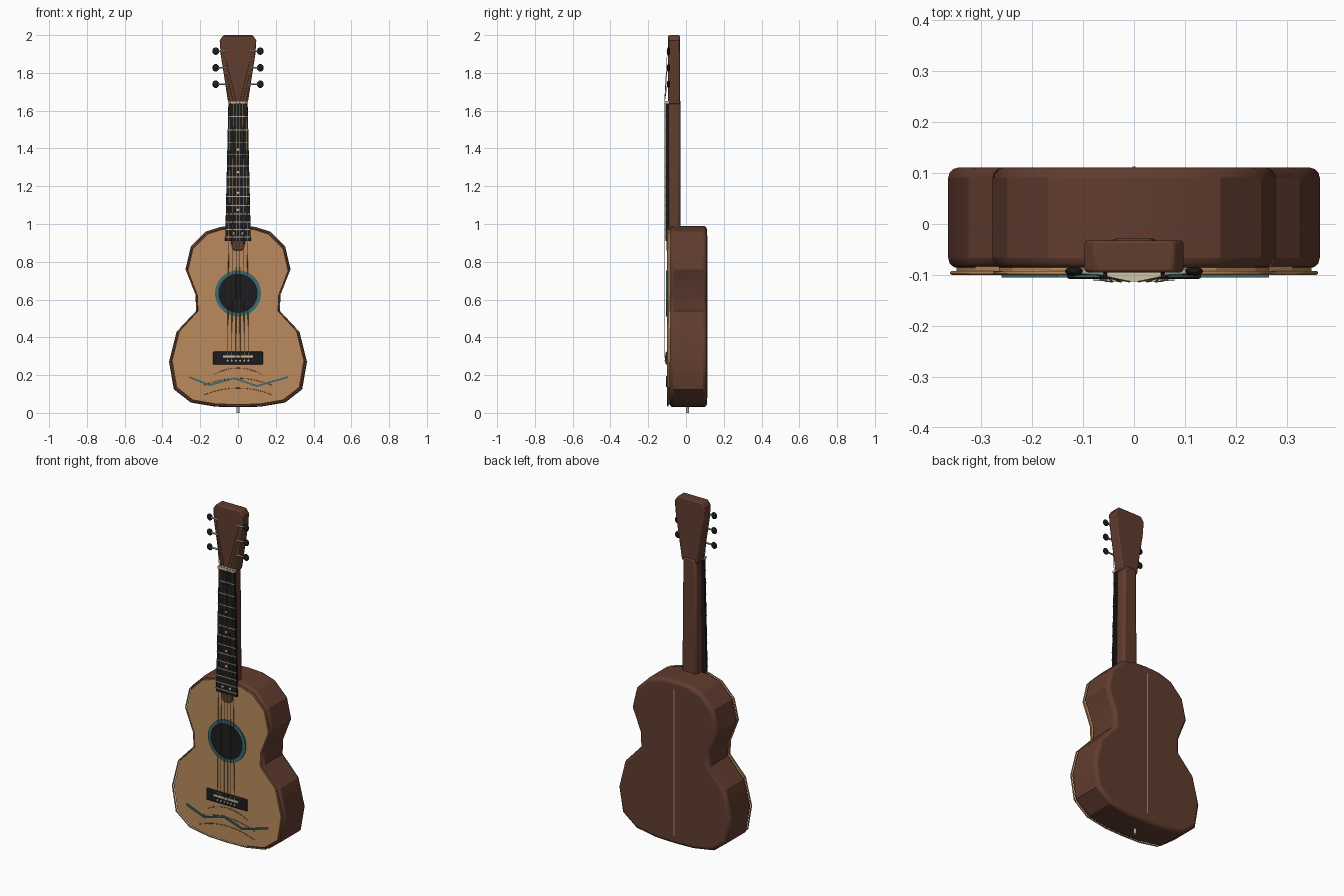
import bpy, bmesh, math
from mathutils import Vector

cube = bpy.data.objects.get("Cube")
if cube:
    bpy.data.objects.remove(cube)


def material(name, rgb):
    m = bpy.data.materials.new(name)
    m.use_nodes = True
    m.diffuse_color = (*rgb, 1)
    m.node_tree.nodes["Principled BSDF"].inputs["Base Color"].default_value = (*rgb, 1)
    return m


BROWN = material("dark brown wood", (0.12, 0.046, 0.028))
TAN = material("tan wood", (0.5, 0.26, 0.11))
BLACK = material("black wood", (0.012, 0.012, 0.013))
TEAL = material("teal inlay", (0.04, 0.15, 0.17))
CREAM = material("cream", (0.62, 0.55, 0.4))
STEEL = material("steel", (0.4, 0.4, 0.4))
BRONZE = material("bronze string", (0.45, 0.3, 0.12))
GRAIN = material("engraved brown", (0.2, 0.11, 0.05))


def finish(name, bm, mat, bevel=0, segments=2):
    bmesh.ops.recalc_face_normals(bm, faces=bm.faces)
    me = bpy.data.meshes.new(name)
    bm.to_mesh(me)
    bm.free()
    me.materials.append(mat)
    ob = bpy.data.objects.new(name, me)
    bpy.context.collection.objects.link(ob)
    if bevel:
        mod = ob.modifiers.new("bevel", "BEVEL")
        mod.width, mod.segments = bevel, segments
        mod.limit_method, mod.angle_limit = "ANGLE", math.radians(50)
    bpy.ops.object.select_all(action="DESELECT")
    ob.select_set(True)
    bpy.context.view_layer.objects.active = ob
    bpy.ops.object.shade_smooth_by_angle(angle=math.radians(25))
    return ob


def prism(name, outline, front, back, mat, bevel=0, segments=2):
    """Extrude an (x, z) outline from y = front to y = back."""
    bm = bmesh.new()
    face = bm.faces.new([bm.verts.new((x, front, z)) for x, z in outline])
    new = bmesh.ops.extrude_face_region(bm, geom=[face])["geom"]
    verts = [v for v in new if isinstance(v, bmesh.types.BMVert)]
    bmesh.ops.translate(bm, vec=(0, back - front, 0), verts=verts)
    return finish(name, bm, mat, bevel, segments)


def mirrored(half):
    """Close a half outline, listed from top to bottom on +x."""
    return half + [(-x, z) for x, z in reversed(half) if x > 0]


def bar(name, x, z, w, h, front, back, mat, bevel=0):
    pts = [(x - w, z - h), (x + w, z - h), (x + w, z + h), (x - w, z + h)]
    return prism(name, pts, front, back, mat, bevel)


def circle(r, cx, cz, n):
    steps = [2 * math.pi * i / n for i in range(n)]
    return [(cx + r * math.cos(a), cz + r * math.sin(a)) for a in steps]


def wire(name, points, radius, mat, cyclic=False):
    cu = bpy.data.curves.new(name, "CURVE")
    cu.dimensions = "3D"
    cu.bevel_depth, cu.bevel_resolution, cu.use_fill_caps = radius, 1, True
    sp = cu.splines.new("POLY")
    sp.points.add(len(points) - 1)
    for p, co in zip(sp.points, points):
        p.co = (*co, 1)
    sp.use_cyclic_u = cyclic
    cu.materials.append(mat)
    ob = bpy.data.objects.new(name, cu)
    bpy.context.collection.objects.link(ob)
    return ob


# Body, soundboard and edge binding
half = [(0, 0.99), (0.09, 0.985), (0.17, 0.96), (0.25, 0.88), (0.278, 0.76),
        (0.225, 0.625), (0.222, 0.54), (0.325, 0.43), (0.365, 0.27),
        (0.34, 0.125), (0.25, 0.055), (0.12, 0.033), (0, 0.03)]
body = mirrored(half)


def shrink(sx, sz):
    return [(x * sx, 0.5 + (z - 0.5) * sz) for x, z in body]


prism("body", body, -0.087, 0.111, BROWN, 0.02, 3)
prism("soundboard", shrink(0.955, 0.97), -0.098, -0.08, TAN)
wire("edge_binding", [(x, -0.096, z) for x, z in shrink(0.98, 0.985)], 0.004, TAN, True)
bar("back_seam", 0, 0.51, 0.003, 0.43, 0.108, 0.113, TAN)

# Soundhole with its ring
prism("soundhole", circle(0.104, 0, 0.633, 32), -0.101, -0.095, BLACK)
ring = bmesh.new()
rows = [[ring.verts.new((x, y, z)) for x, z in circle(r, 0, 0.633, 32)]
        for r, y in ((0.122, -0.097), (0.122, -0.105), (0.104, -0.105), (0.104, -0.097))]
for a, b in zip(rows, rows[1:] + rows[:1]):
    for i in range(32):
        j = (i + 1) % 32
        ring.faces.new((a[i], a[j], b[j], b[i]))
finish("soundhole_ring", ring, TEAL)

# Neck, heel and headstock
prism("neck", mirrored([(0.043, 1.66), (0.05, 0.92)]), -0.095, -0.028, BROWN, 0.014)
prism("neck_heel", mirrored([(0.04, 0.95), (0.035, 0.88), (0.02, 0.86)]),
      -0.104, -0.09, BROWN, 0.003)
prism("headstock", mirrored([(0.078, 2.0), (0.097, 1.972), (0.092, 1.9), (0.051, 1.635)]),
      -0.095, -0.032, BROWN, 0.006)

# Fretboard, frets and position dots
NUT, SADDLE, END = 1.645, 0.295, 0.91


def board_half(z):
    return 0.068 - 0.017 * (z - END) / (NUT - END)


prism("fretboard", mirrored([(board_half(NUT), NUT), (board_half(END), END)]),
      -0.108, -0.092, BLACK, 0.002)
bar("nut", 0, NUT, 0.053, 0.007, -0.113, -0.09, CREAM)
for n in range(1, 14):
    z = SADDLE + (NUT - SADDLE) * 2 ** (-n / 12)
    bar(f"fret_{n}", 0, z, board_half(z), 0.0025, -0.111, -0.107, STEEL)
dots = [(0, 1.394), (0, 1.275), (0, 1.165), (0, 1.075), (-0.025, 0.95), (0.025, 0.95)]
for i, (x, z) in enumerate(dots):
    prism(f"position_dot_{i + 1}", circle(0.007, x, z, 10), -0.1095, -0.107, CREAM)

# Bridge, saddle and pins
bar("bridge", 0, 0.29, 0.132, 0.034, -0.108, -0.095, BLACK, 0.005)
bar("saddle", 0, 0.298, 0.08, 0.006, -0.112, -0.105, CREAM)
for i in range(6):
    x = -0.055 + 0.022 * i
    prism(f"bridge_pin_{i + 1}", circle(0.005, x, 0.276, 8), -0.113, -0.105, CREAM)

# Tuners: post, shaft and button on each side
TUNER_Z = [1.74, 1.827, 1.915]
for side, sign in (("left", 1), ("right", -1)):
    for i, z in enumerate(TUNER_Z):
        wire(f"{side}_tuner_shaft_{i + 1}",
             [(sign * 0.06, -0.096, z), (sign * 0.112, -0.094, z)], 0.005, STEEL)
        bm = bmesh.new()
        bmesh.ops.create_uvsphere(bm, u_segments=12, v_segments=8, radius=1)
        bmesh.ops.scale(bm, vec=(0.018, 0.009, 0.02), verts=bm.verts)
        bmesh.ops.translate(bm, vec=(sign * 0.118, -0.093, z), verts=bm.verts)
        finish(f"{side}_tuner_button_{i + 1}", bm, BLACK)

# Strings run from the pins over the nut to the tuners
for i in range(6):
    t = i / 2.5 - 1
    rank = i if i < 3 else 5 - i
    post_x = math.copysign(0.06 + 0.008 * rank, t)
    wire(f"string_{i + 1}",
         [(t * 0.055, -0.108, 0.276), (t * 0.055, -0.1125, 0.298),
          (t * 0.042, -0.1135, NUT), (post_x, -0.099, TUNER_Z[rank])], 0.0015, BRONZE)

# Painted ridge line and engraved contour lines on the lower soundboard
ridge = [(-0.26, 0.19), (-0.15, 0.147), (-0.02, 0.183), (0.1, 0.142), (0.265, 0.19)]
prism("painted_ridge", [(x, z + 0.005) for x, z in ridge]
      + [(x, z - 0.005) for x, z in reversed(ridge)], -0.105, -0.097, TEAL)
for i, (base, width) in enumerate(((0.202, 0.13), (0.147, 0.18), (0.096, 0.18))):
    arc = [Vector((width * k / 4, -0.098, base + 0.036 * (1 - (k / 4) ** 2)))
           for k in range(-4, 5)]
    wire(f"contour_line_{i + 1}", arc, 0.0018, GRAIN)

# End pin below the body
bm = bmesh.new()
bmesh.ops.create_cone(bm, cap_ends=True, segments=12, radius1=0.009, radius2=0.007, depth=0.04)
bmesh.ops.translate(bm, vec=(0, 0.008, 0.02), verts=bm.verts)
finish("end_pin", bm, STEEL)
